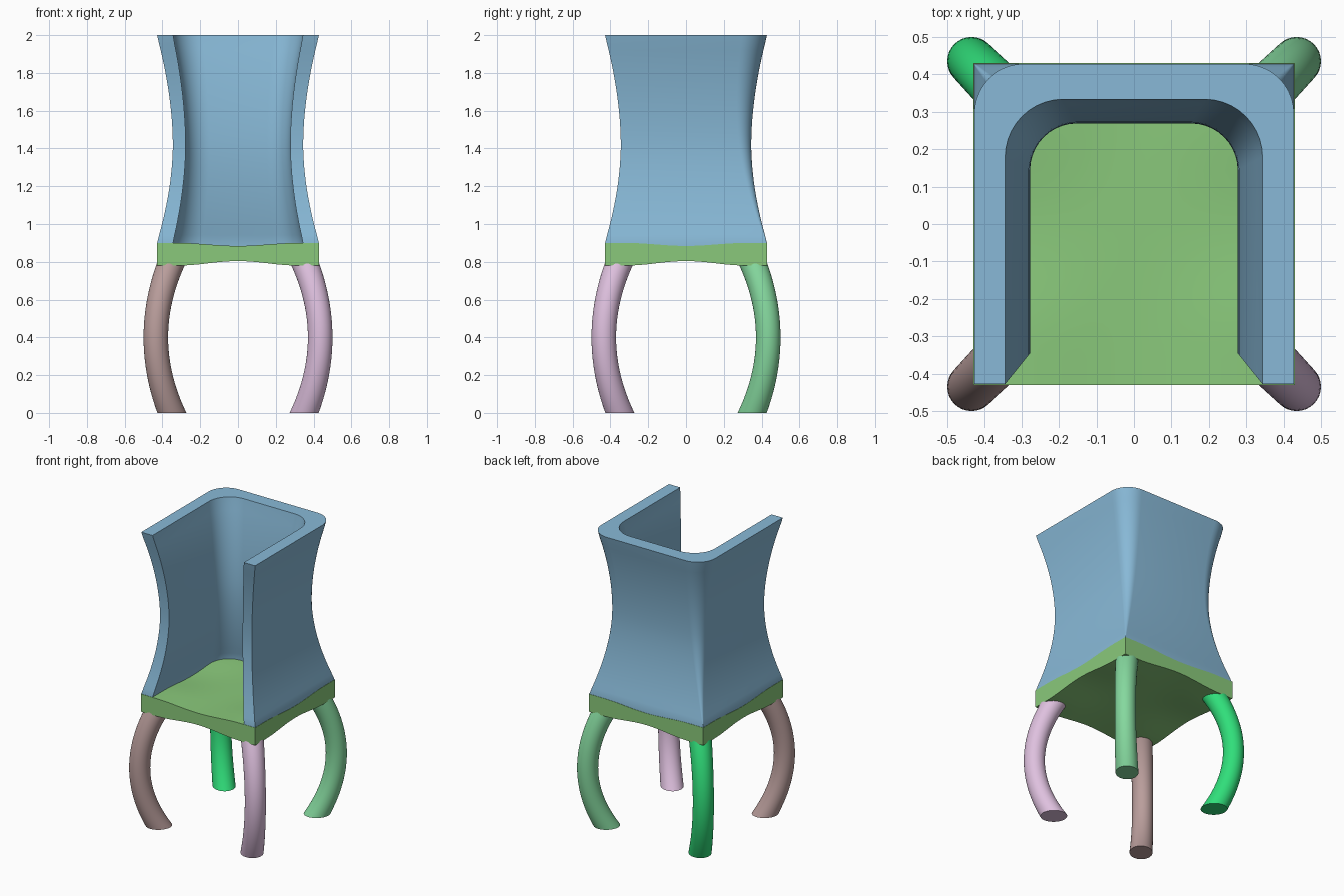
import bpy, bmesh, math
from mathutils import Vector

if "Cube" in bpy.data.objects:
    bpy.data.objects.remove(bpy.data.objects["Cube"], do_unlink=True)


def material(name, srgb):
    # 8-bit screen colour to linear material
    lin = [((c / 255 + 0.055) / 1.055) ** 2.4 for c in srgb]
    m = bpy.data.materials.new(name)
    m.use_nodes = True
    m.diffuse_color = (*lin, 1)
    m.node_tree.nodes["Principled BSDF"].inputs["Base Color"].default_value = (*lin, 1)
    return m


def finish(name, bm, mat):
    bmesh.ops.recalc_face_normals(bm, faces=bm.faces)
    mesh = bpy.data.meshes.new(name)
    bm.to_mesh(mesh)
    bm.free()
    obj = bpy.data.objects.new(name, mesh)
    bpy.context.collection.objects.link(obj)
    mesh.materials.append(mat)
    bpy.ops.object.select_all(action='DESELECT')
    obj.select_set(True)
    bpy.context.view_layer.objects.active = obj
    bpy.ops.object.shade_smooth_by_angle(angle=math.radians(35))
    return obj


def loft(name, rings, mat):
    # skin closed rings of equal length and cap both ends
    bm = bmesh.new()
    rows = [[bm.verts.new(p) for p in ring] for ring in rings]
    n = len(rows[0])
    for a, b in zip(rows, rows[1:]):
        for i in range(n):
            j = (i + 1) % n
            bm.faces.new((a[i], a[j], b[j], b[i]))
    bm.faces.new(rows[0])
    bm.faces.new(rows[-1])
    return finish(name, bm, mat)


HALF = 0.43
SEAT_TOP, SEAT_BOTTOM = 0.9, 0.78


# Seat: square slab, thinned towards the middle of every side
def thinning(u):
    return math.cos(min(abs(u) / 0.32, 1) * math.pi / 2) ** 2


bm = bmesh.new()
bmesh.ops.create_cube(bm, size=1)
bmesh.ops.subdivide_edges(bm, edges=[e for e in bm.edges if abs(e.verts[0].co.z - e.verts[1].co.z) < 0.1],
                          cuts=23, use_grid_fill=True)
for v in bm.verts:
    x, y = v.co.x * 2 * HALF, v.co.y * 2 * HALF
    f = 1 - (1 - thinning(x)) * (1 - thinning(y))
    z = SEAT_TOP - 0.016 * f if v.co.z > 0 else SEAT_BOTTOM + 0.024 * f
    v.co = (x, y, z)
finish("seat", bm, material("leaf green", (138, 201, 123)))


# Backrest: three-sided wall, waisted in height, outer corners rounding upwards
def u_outline(half_x, front, back, radius, steps=10):
    pts = [Vector((-half_x, front))]
    for side in (-1, 1):
        for i in range(steps + 1):
            a = math.pi / 2 * i / steps
            if side == 1:
                a = math.pi / 2 - a
            pts.append(Vector((side * (half_x - radius + radius * math.cos(a)),
                               back - radius + radius * math.sin(a))))
    pts.append(Vector((half_x, front)))
    return pts


WAIST = 1.42
rings = []
for k in range(29):
    z = 0.86 + (2 - 0.86) * k / 28
    t = max(0, (z - SEAT_TOP) / (2 - SEAT_TOP))
    span = 2 - WAIST if z > WAIST else WAIST - SEAT_TOP
    width = min(HALF - 0.002, 0.345 + 0.085 * (abs(z - WAIST) / span) ** 1.85)
    s = width / HALF
    outer = u_outline(width, -width, width, 0.003 + 0.13 * t)
    inner = u_outline(0.345 * s, -width, 0.335 * s, 0.155 * s)
    rings.append([(p.x, p.y, z) for p in outer + inner[::-1]])
loft("backrest", rings, material("sky blue", (136, 185, 215)))


# Legs: round bars bowed outwards along the diagonals
def leg(name, sx, sy, mat, sides=32, rows=24, height=0.8):
    out = Vector((sx, sy)).normalized()
    across = Vector((-out.y, out.x))
    rings = []
    for k in range(rows + 1):
        z = height * k / rows
        u = (z - 0.4) / 0.4
        centre = out * (0.435 - 0.085 * u * u) * math.sqrt(2)
        r = 0.065 + 0.006 * u * u
        stretch = math.sqrt(1 + (0.6 * u) ** 2)
        ring = []
        for i in range(sides):
            a = 2 * math.pi * i / sides
            p = centre + out * r * stretch * math.cos(a) + across * r * math.sin(a)
            ring.append((p.x, p.y, z))
        rings.append(ring)
    loft(name, rings, mat)


leg("front_left_leg", 1, -1, material("pale pink", (222, 192, 222)))
leg("front_right_leg", -1, -1, material("dusty mauve", (186, 158, 156)))
leg("back_left_leg", 1, 1, material("sage green", (133, 216, 158)))
leg("back_right_leg", -1, 1, material("bright green", (48, 222, 122)))
